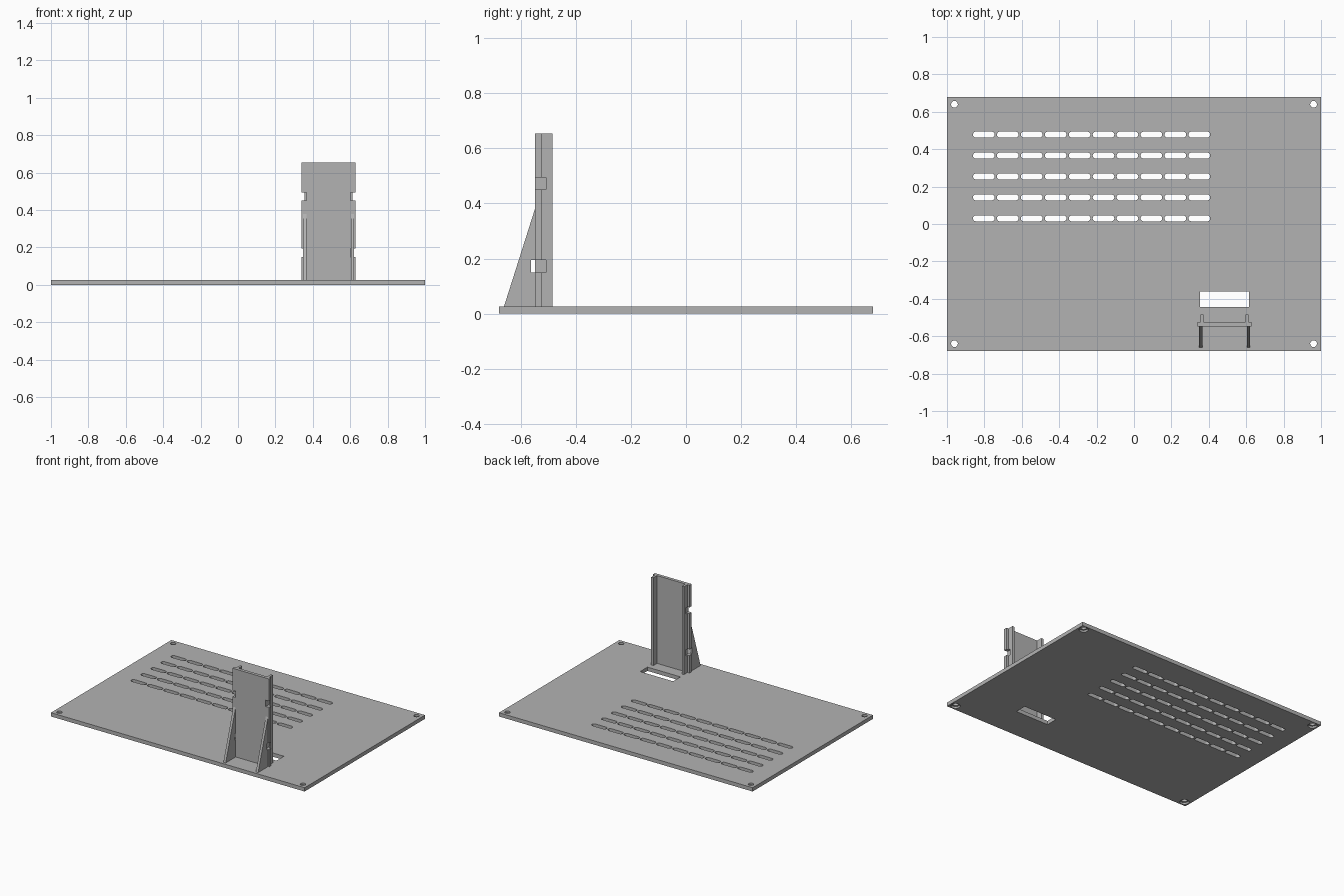
import bpy
import bmesh
from math import cos, sin, pi

cube = bpy.data.objects.get("Cube")
if cube:
    bpy.data.objects.remove(cube)

grey = bpy.data.materials.new("light grey")
grey.use_nodes = True
grey.diffuse_color = (0.45, 0.45, 0.45, 1)
grey.node_tree.nodes["Principled BSDF"].inputs["Base Color"].default_value = grey.diffuse_color

BASE_TOP = 0.027
SINK = 0.02          # where upright parts start, just inside the base
TOWER_X = 0.484      # centre line of the upright bracket


def loft(bm, rings):
    """Closed solid through a list of equal-length point rings."""
    loops = [[bm.verts.new(p) for p in ring] for ring in rings]
    n = len(loops[0])
    bm.faces.new(loops[0][::-1])
    bm.faces.new(loops[-1])
    for a, b in zip(loops, loops[1:]):
        for i in range(n):
            j = (i + 1) % n
            bm.faces.new((a[i], a[j], b[j], b[i]))


def box(bm, x, y, z):
    corners = [(x[0], y[0]), (x[1], y[0]), (x[1], y[1]), (x[0], y[1])]
    loft(bm, [[(px, py, h) for px, py in corners] for h in z])


def pill(cx, cy, half, r, z, steps=8):
    """Ring with round ends; half = 0 gives a circle."""
    pts = []
    for side in (1, -1):
        for i in range(steps + 1 if half else steps):
            a = -pi / 2 + pi * i / steps + (0 if side > 0 else pi)
            pts.append((cx + side * half + r * cos(a), cy + r * sin(a), z))
    return pts


def finish(name, bm):
    bmesh.ops.recalc_face_normals(bm, faces=bm.faces)
    mesh = bpy.data.meshes.new(name)
    bm.to_mesh(mesh)
    bm.free()
    mesh.materials.append(grey)
    obj = bpy.data.objects.new(name, mesh)
    bpy.context.collection.objects.link(obj)
    return obj


def cut(obj, cutter):
    """Subtract the cutter and bake the result."""
    mod = obj.modifiers.new("cut", 'BOOLEAN')
    mod.operation = 'DIFFERENCE'
    mod.solver = 'EXACT'
    mod.object = cutter
    graph = bpy.context.evaluated_depsgraph_get()
    mesh = bpy.data.meshes.new_from_object(obj.evaluated_get(graph))
    obj.modifiers.clear()
    obj.data = mesh


# Base plate
bm = bmesh.new()
box(bm, (-1, 1), (-0.678, 0.678), (0, BASE_TOP))
base = finish("base_plate", bm)

# Openings: vent slots, cable window, counterbored screw holes
bm = bmesh.new()
for row in range(5):
    for col in range(10):
        cx, cy = -0.803 + col * 0.128, 0.03 + row * 0.112
        loft(bm, [pill(cx, cy, 0.042, 0.016, z) for z in (-0.02, 0.05)])
box(bm, (TOWER_X - 0.13, TOWER_X + 0.13), (-0.443, -0.36), (-0.02, 0.05))
for sx in (-1, 1):
    for sy in (-1, 1):
        steps = ((-0.02, 0.03), (0.013, 0.03), (0.013, 0.018), (0.05, 0.018))
        loft(bm, [pill(sx * 0.96, sy * 0.64, 0, r, z, 12) for z, r in steps])
openings = finish("base_openings", bm)
openings.hide_render = True
cut(base, openings)
bpy.data.objects.remove(openings)

# Upright bracket: back panel, then a rail and a gusset on each side
bm = bmesh.new()
box(bm, (TOWER_X - 0.145, TOWER_X + 0.145), (-0.548, -0.525), (SINK, 0.653))
parts = [finish("upright_panel", bm)]

for side, s in (("right", -1), ("left", 1)):
    bm = bmesh.new()
    box(bm, sorted((TOWER_X + s * 0.112, TOWER_X + s * 0.129)), (-0.527, -0.484), (SINK, 0.653))
    parts.append(finish(side + "_rail", bm))

    bm = bmesh.new()
    profile = [(-0.662, SINK), (-0.54, SINK), (-0.54, 0.38), (-0.548, 0.38), (-0.66, BASE_TOP)]
    loft(bm, [[(TOWER_X + s * d, y, z) for y, z in profile] for d in (0.119, 0.137)])
    parts.append(finish(side + "_gusset", bm))

# Tie notches along both edges of the bracket
bm = bmesh.new()
for s in (-1, 1):
    for z in (0.15, 0.45):
        box(bm, sorted((TOWER_X + s * 0.1185, TOWER_X + s * 0.2)), (-0.562, -0.507), (z, z + 0.045))
notches = finish("tie_notches", bm)
notches.hide_render = True
for part in parts:
    cut(part, notches)
bpy.data.objects.remove(notches)
